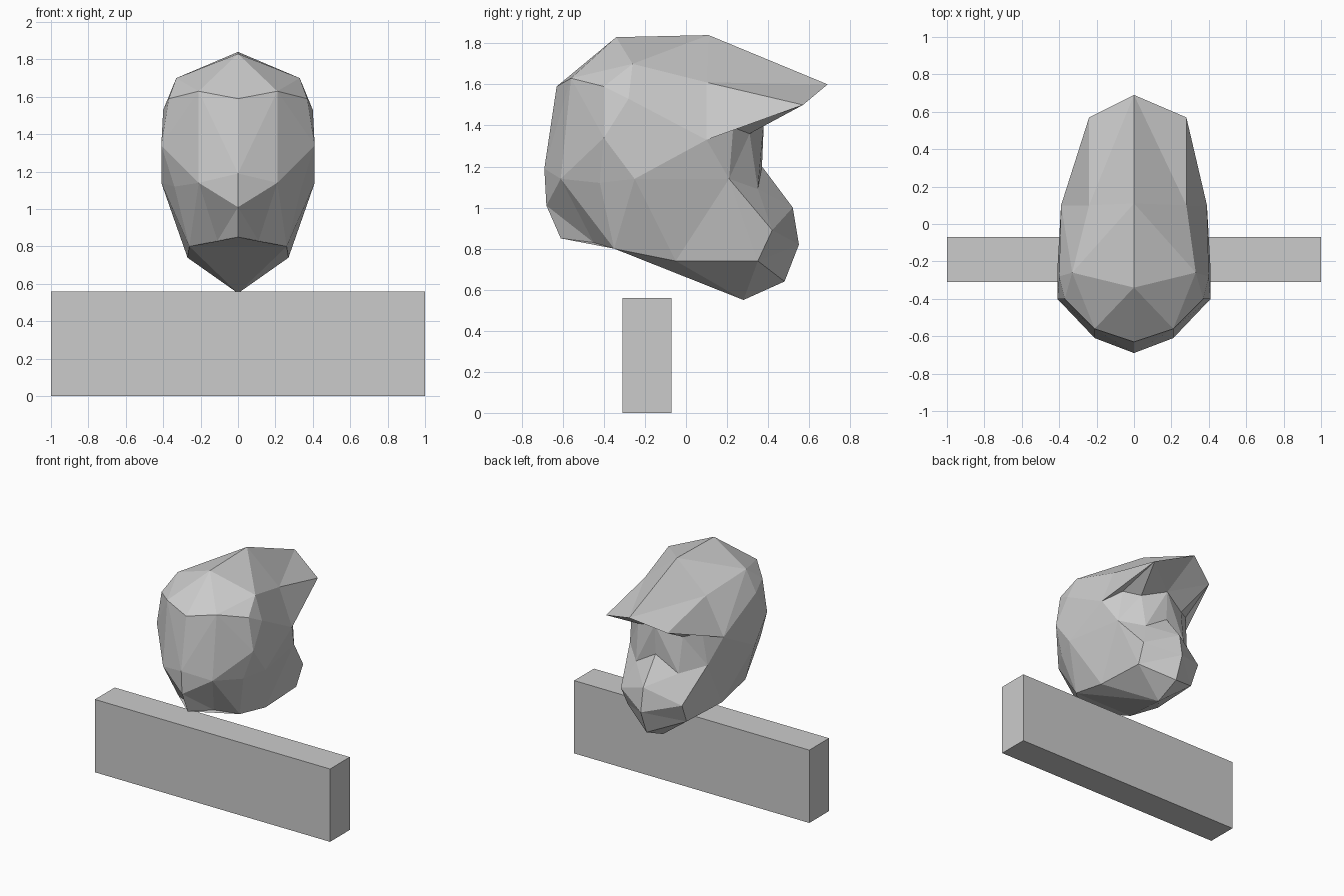
import bpy, bmesh

old = bpy.data.objects.get("Cube")
if old:
    bpy.data.objects.remove(old, do_unlink=True)

grey = bpy.data.materials.new("plain_grey")
grey.use_nodes = True
colour = (0.6, 0.6, 0.6, 1)
grey.diffuse_color = colour
grey.node_tree.nodes["Principled BSDF"].inputs["Base Color"].default_value = colour


def finish(name, bm):
    bmesh.ops.recalc_face_normals(bm, faces=bm.faces)
    mesh = bpy.data.meshes.new(name)
    bm.to_mesh(mesh)
    bm.free()
    mesh.materials.append(grey)
    obj = bpy.data.objects.new(name, mesh)
    bpy.context.collection.objects.link(obj)
    return obj


# Shoulder bar
bm = bmesh.new()
bmesh.ops.create_cube(bm, size=1)
bmesh.ops.scale(bm, vec=(2, 0.24, 0.56), verts=bm.verts)
bmesh.ops.translate(bm, vec=(0, -0.19, 0.28), verts=bm.verts)
finish("shoulder_bar", bm)

# Landmarks of the head: centre line first, then one half
landmarks = dict(
    crown_back=(0, -0.34, 1.83),
    crown_front=(0, 0.11, 1.84),
    peak_tip=(0, 0.69, 1.6),
    forehead=(0, 0.38, 1.43),
    nose=(0, 0.37, 1.2),
    lip=(0, 0.52, 1),
    chin=(0, 0.55, 0.82),
    chin_low=(0, 0.48, 0.64),
    throat=(0, 0.28, 0.55),
    neck=(0, -0.35, 0.8),
    nape=(0, -0.61, 0.85),
    nape_top=(0, -0.68, 1.01),
    skull_mid=(0, -0.69, 1.19),
    skull_top=(0, -0.63, 1.59),
    crown_side=(0.33, -0.26, 1.7),
    peak_root=(0.26, 0.1, 1.61),
    peak_corner=(0.26, 0.57, 1.5),
    ridge_back=(0.21, -0.56, 1.63),
    ridge_side=(0.37, -0.4, 1.59),
    temple=(0.4, -0.28, 1.53),
    temple_front=(0.39, 0.1, 1.33),
    ear_back=(0.41, -0.4, 1.34),
    ear_low=(0.41, -0.25, 1.14),
    skull_side=(0.21, -0.61, 1.14),
    skull_corner=(0.34, -0.42, 1.12),
    nape_side=(0.11, -0.45, 0.83),
    jaw_back=(0.26, -0.35, 0.8),
    jaw_mid=(0.27, -0.05, 0.74),
    jaw_front=(0.25, 0.35, 0.74),
    mouth_side=(0.26, 0.42, 0.89),
    cheek_back=(0.33, 0.21, 1.14),
    cheek=(0.18, 0.35, 1.09),
    brow=(0.19, 0.31, 1.36),
    brow_side=(0.3, 0.23, 1.39),
)

bm = bmesh.new()
point = {name: bm.verts.new(co) for name, co in landmarks.items()}


def fan(hub, rim):
    """Triangles from the hub to each pair of neighbours on the rim."""
    ring = [point[name] for name in rim.split()]
    for a, b in zip(ring, ring[1:]):
        bm.faces.new((point[hub], a, b))


# Crown and peak
fan("crown_back", "skull_top ridge_back crown_side crown_front")
fan("crown_side", "ridge_back ridge_side temple temple_front peak_root crown_front")
fan("peak_root", "temple_front peak_corner peak_tip crown_front")
fan("peak_corner", "temple_front brow_side brow forehead peak_tip")
# Back and sides of the skull
fan("temple", "temple_front ear_back ridge_side")
fan("ear_back", "ridge_side ridge_back skull_side skull_corner ear_low temple_front")
fan("ridge_back", "skull_top skull_mid skull_side")
fan("skull_side", "skull_mid nape_top nape_side jaw_back skull_corner")
fan("nape_side", "nape_top nape")
fan("ear_low", "skull_corner jaw_back jaw_mid cheek_back temple_front")
# Face, chin and underside
fan("cheek_back", "jaw_mid jaw_front mouth_side cheek brow brow_side temple_front")
fan("cheek", "brow forehead nose lip mouth_side")
fan("mouth_side", "lip chin jaw_front")
fan("jaw_front", "chin chin_low throat jaw_mid")
fan("jaw_back", "jaw_mid throat neck nape nape_side")

# Second half, then the slight sideways lean of the peak
whole = bm.verts[:] + bm.edges[:] + bm.faces[:]
bmesh.ops.mirror(bm, geom=whole, axis="X", merge_dist=0.001)
bmesh.ops.remove_doubles(bm, verts=bm.verts, dist=0.001)
for v in bm.verts:
    if v.co.y > 0 and v.co.z > 1.45 and abs(v.co.x) > 0.2:
        v.co.x += 0.02
finish("head", bm)
